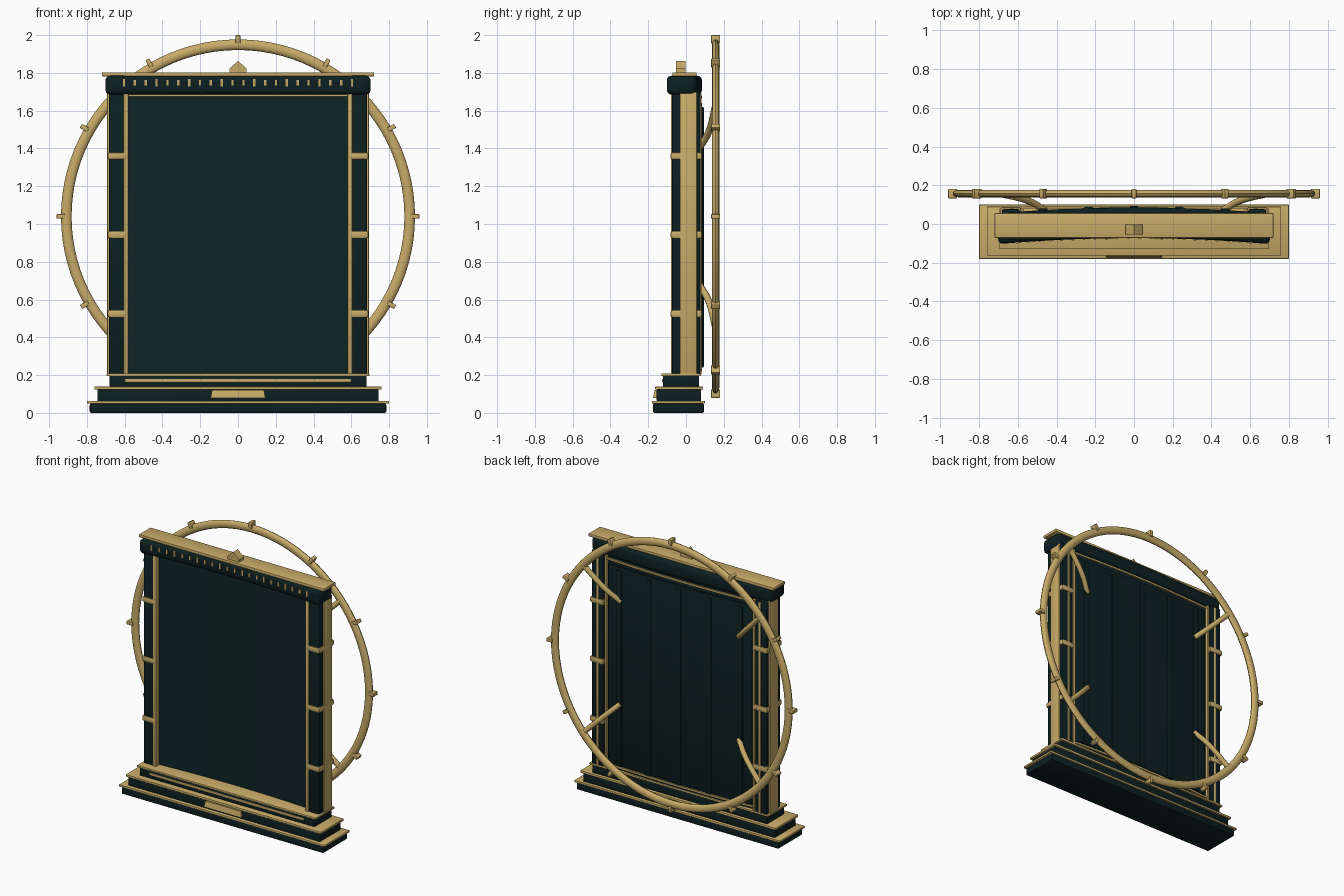
import bpy, bmesh
from math import sin, cos, pi
from mathutils import Matrix, Vector

if "Cube" in bpy.data.objects:
    bpy.data.objects.remove(bpy.data.objects["Cube"])


def material(name, rgb):
    m = bpy.data.materials.new(name)
    m.use_nodes = True
    m.diffuse_color = (*rgb, 1)
    b = m.node_tree.nodes["Principled BSDF"]
    b.inputs["Base Color"].default_value = (*rgb, 1)
    b.inputs["Roughness"].default_value = 0.6
    return m


GOLD = material("brass", (0.58, 0.41, 0.14))
DARK = material("dark green", (0.004, 0.014, 0.015))
PANEL = material("panel green", (0.005, 0.017, 0.018))
BOW = 0.03


def bow(x):
    # backward bulge of the curved parts
    return BOW * (1 - (x / 0.69) ** 2)


def finish(bm, name, mat, smooth=False):
    bmesh.ops.recalc_face_normals(bm, faces=bm.faces)
    me = bpy.data.meshes.new(name)
    bm.to_mesh(me)
    bm.free()
    me.materials.append(mat)
    ob = bpy.data.objects.new(name, me)
    bpy.context.collection.objects.link(ob)
    if smooth:
        shade(ob)
    return ob


def shade(ob):
    bpy.ops.object.select_all(action="DESELECT")
    ob.select_set(True)
    bpy.context.view_layer.objects.active = ob
    bpy.ops.object.shade_smooth_by_angle(angle=0.6)


def box(name, x, y, z, mat, bevel=0.0, curved=False, segs=2):
    # x, y, z are (low, high) ranges
    bm = bmesh.new()
    bmesh.ops.create_cube(bm, size=1)
    for v in bm.verts:
        v.co = Vector([(r[0] + r[1]) / 2 + c * (r[1] - r[0]) for c, r in zip(v.co, (x, y, z))])
    if bevel:
        bmesh.ops.bevel(bm, geom=bm.edges[:], offset=bevel, segments=segs,
                        profile=0.5, affect="EDGES")
    if curved:
        for i in range(1, 24):
            cut = x[0] + (x[1] - x[0]) * i / 24
            bmesh.ops.bisect_plane(bm, geom=bm.verts[:] + bm.edges[:] + bm.faces[:],
                                   plane_co=(cut, 0, 0), plane_no=(1, 0, 0))
        for v in bm.verts:
            v.co.y += bow(v.co.x)
    return finish(bm, name, mat, smooth=bevel > 0)


def wide(name, half, y, z, mat, **kw):
    return box(name, (-half, half), y, z, mat, **kw)


def pair(name, x, y, z, mat, **kw):
    box("left_" + name, x, y, z, mat, **kw)
    box("right_" + name, (-x[1], -x[0]), y, z, mat, **kw)


def prism(name, pts, y, mat):
    # extrude an x-z outline along y
    bm = bmesh.new()
    face = bm.faces.new([bm.verts.new((px, y[0], pz)) for px, pz in pts])
    ext = bmesh.ops.extrude_face_region(bm, geom=[face])["geom"]
    for v in ext:
        if isinstance(v, bmesh.types.BMVert):
            v.co.y = y[1]
    return finish(bm, name, mat)


# Stepped plinth: each dark block carries a brass ledge
wide("plinth_lower", 0.785, (-0.175, 0.095), (0, 0.05), DARK, bevel=0.008)
wide("ledge_lower", 0.80, (-0.18, 0.10), (0.05, 0.064), GOLD, bevel=0.003)
wide("plinth_middle", 0.745, (-0.155, 0.08), (0.06, 0.124), DARK, bevel=0.005)
wide("ledge_middle", 0.76, (-0.163, 0.09), (0.123, 0.139), GOLD, bevel=0.003)
wide("plinth_upper", 0.68, (-0.122, 0.07), (0.135, 0.197), DARK, bevel=0.005)
wide("ledge_upper", 0.695, (-0.13, 0.08), (0.195, 0.209), GOLD, bevel=0.003)
wide("plinth_strip", 0.60, (-0.128, -0.11), (0.164, 0.18), GOLD, bevel=0.002)

# Sloping name plate without lettering
plaque = wide("plaque", 0.145, (-0.174, -0.15), (0.08, 0.12), GOLD)
for v in plaque.data.vertices:
    if v.co.z > 0.1:
        v.co.y += 0.008
        v.co.x *= 0.95

# Bowed screen body, with vertical ribs at the back
wide("screen_panel", 0.60, (-0.05, 0.045), (0.2, 1.69), PANEL, curved=True)
wide("back_panel", 0.56, (0.04, 0.056), (0.24, 1.64), DARK, curved=True, bevel=0.004)
for i in range(-2, 3):
    rx = i * 0.235
    ry = 0.052 + bow(rx)
    box("back_rib", (rx - 0.022, rx + 0.022), (ry, ry + 0.012), (0.24, 1.62), DARK, bevel=0.005)

# Side columns, brass trims, side plates and clamps
pair("column", (0.59, 0.683), (-0.075, 0.078), (0.2, 1.70), DARK, bevel=0.012)
pair("front_trim", (0.58, 0.606), (-0.08, -0.045), (0.205, 1.69), GOLD, bevel=0.005)
pair("back_inner_trim", (0.568, 0.584), (0.04, 0.076), (0.205, 1.69), GOLD, bevel=0.003)
pair("back_outer_trim", (0.622, 0.638), (0.06, 0.082), (0.205, 1.69), GOLD, bevel=0.002)
pair("side_plate", (0.67, 0.693), (-0.032, 0.057), (0.205, 1.70), GOLD, bevel=0.003)
for z in (0.525, 0.943, 1.36):
    pair("clamp", (0.585, 0.69), (-0.082, 0.086), (z - 0.019, z + 0.019), GOLD, bevel=0.009)
wide("top_trim", 0.59, (-0.065, -0.03), (1.675, 1.69), GOLD, curved=True)
wide("back_top_trim", 0.58, (0.03, 0.056), (1.665, 1.678), GOLD, curved=True)
wide("back_bottom_trim", 0.58, (0.03, 0.056), (0.222, 0.235), GOLD, curved=True)

# Cornice with a row of dentils, brass cap and gable ornament
wide("cornice", 0.702, (-0.103, 0.055), (1.685, 1.785), DARK, curved=True, bevel=0.025, segs=3)
wide("cap", 0.72, (-0.072, 0.056), (1.782, 1.803), GOLD, bevel=0.004)
for i in range(22):
    dx = (i - 10.5) * 0.0575
    tall = 0.02 if i % 3 == 0 else 0.014
    dy = bow(dx) - 0.108
    box("dentil", (dx - 0.006, dx + 0.006), (dy, dy + 0.02),
        (1.748 - tall, 1.748 + tall), GOLD)
prism("gable_ornament", [(-0.045, 1.80), (0.045, 1.80), (0.045, 1.823),
                         (0, 1.864), (-0.045, 1.823)], (-0.053, -0.002), GOLD)

# Large ring behind the screen
CENTRE = Vector((0, 0.157, 1.04))
bpy.ops.mesh.primitive_torus_add(major_radius=0.909, minor_radius=0.028,
                                 major_segments=96, minor_segments=12)
ring = bpy.context.object
ring.name = "ring"
ring.data.transform(Matrix.Translation(CENTRE) @ Matrix.Diagonal((1, 0.68, 1, 1))
                    @ Matrix.Rotation(pi / 2, 4, "X"))
ring.data.materials.append(GOLD)
shade(ring)

# Twelve studs around the ring
for i in range(12):
    stud = box("ring_stud", (0.915, 0.96), (-0.024, 0.024), (-0.012, 0.012), GOLD, bevel=0.003)
    stud.data.transform(Matrix.Translation(CENTRE) @ Matrix.Rotation(i * pi / 6, 4, "Y"))

# Four curved struts joining ring and body
for sx in (-1, 1):
    for sz in (-1, 1):
        cu = bpy.data.curves.new("strut", "CURVE")
        cu.dimensions = "3D"
        cu.bevel_depth = 0.018
        cu.bevel_resolution = 3
        cu.use_fill_caps = True
        sp = cu.splines.new("BEZIER")
        path = [(0.46, 0.07, 0.36), (0.54, 0.117, 0.44), (0.69, 0.157, 0.59)]
        sp.bezier_points.add(len(path) - 1)
        for bp, (x, y, z) in zip(sp.bezier_points, path):
            bp.co = (sx * x, y, CENTRE.z + sz * z)
            bp.handle_left_type = bp.handle_right_type = "AUTO"
        cu.materials.append(GOLD)
        bpy.context.collection.objects.link(bpy.data.objects.new("strut", cu))
